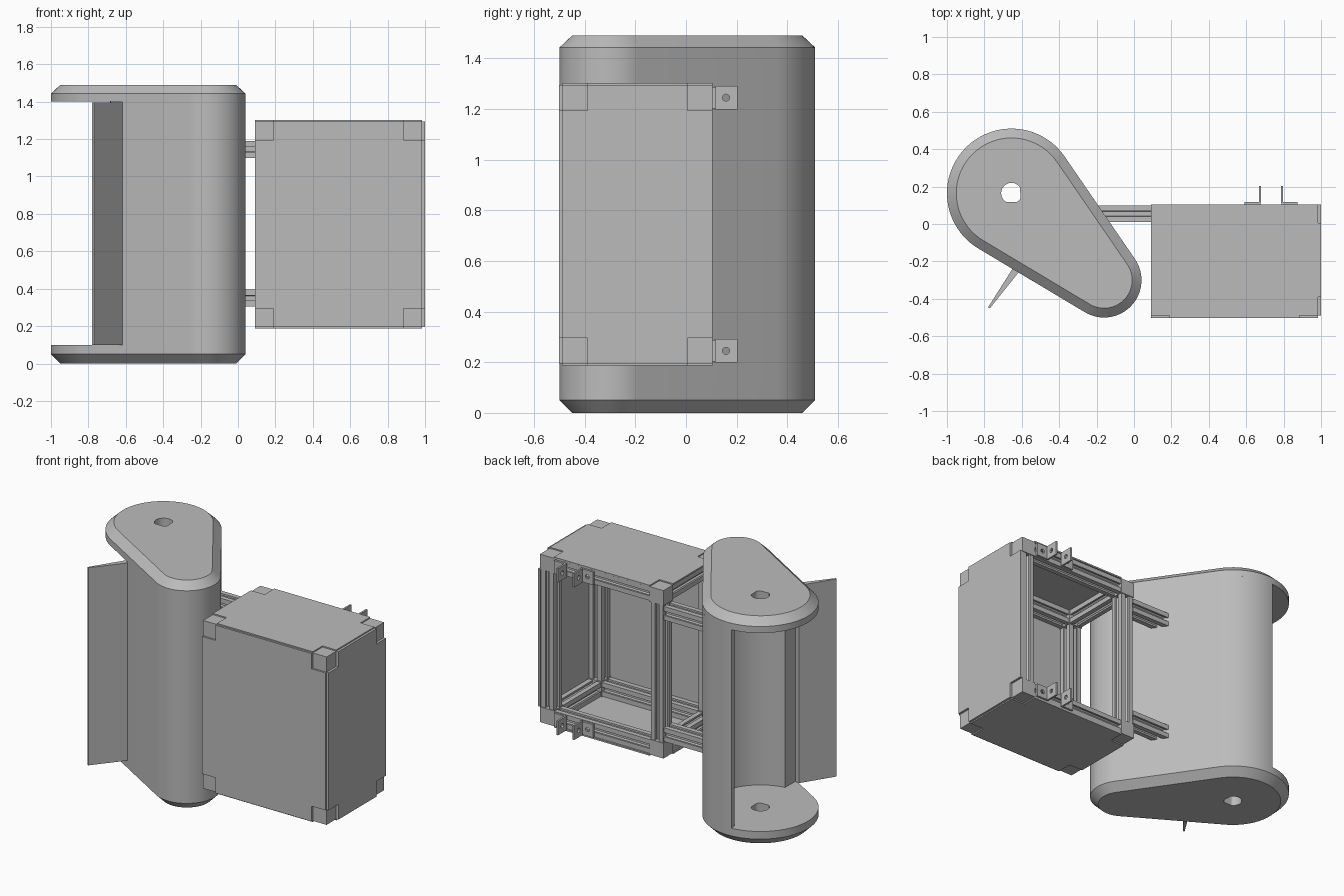
import bpy, bmesh, math
from mathutils import Vector
from itertools import product

if "Cube" in bpy.data.objects:
    bpy.data.objects.remove(bpy.data.objects["Cube"], do_unlink=True)

grey = bpy.data.materials.new("plain_grey")
grey.use_nodes = True
grey.diffuse_color = (0.5, 0.5, 0.5, 1)
grey.node_tree.nodes["Principled BSDF"].inputs["Base Color"].default_value = (0.5, 0.5, 0.5, 1)


def finish(name, bm, smooth=False):
    bmesh.ops.recalc_face_normals(bm, faces=bm.faces)
    mesh = bpy.data.meshes.new(name)
    bm.to_mesh(mesh)
    bm.free()
    mesh.materials.append(grey)
    ob = bpy.data.objects.new(name, mesh)
    bpy.context.collection.objects.link(ob)
    if smooth:
        bpy.ops.object.select_all(action='DESELECT')
        ob.select_set(True)
        bpy.context.view_layer.objects.active = ob
        bpy.ops.object.shade_smooth_by_angle(angle=math.radians(25))
    return ob


# Maps a 2D profile point and a length to 3D along the given axis
AXES = {
    'x': lambda a, b, l: Vector((l, a, b)),
    'y': lambda a, b, l: Vector((a, l, b)),
    'z': lambda a, b, l: Vector((a, b, l)),
}


def extrude(name, pts, lo, hi, axis='z', smooth=False):
    bm = bmesh.new()
    rows = [[bm.verts.new(AXES[axis](a, b, l)) for a, b in pts] for l in (lo, hi)]
    n = len(pts)
    for row in rows:
        bm.faces.new(row)
    for i in range(n):
        j = (i + 1) % n
        bm.faces.new((rows[0][i], rows[0][j], rows[1][j], rows[1][i]))
    return finish(name, bm, smooth)


def loft_ring(name, rings, axis='z', smooth=False):
    """Closed loft through (points, level) rings, leaving a hole in the middle."""
    bm = bmesh.new()
    rows = [[bm.verts.new(AXES[axis](a, b, l)) for a, b in pts] for pts, l in rings]
    n = len(rows[0])
    for r, row in enumerate(rows):
        nxt = rows[(r + 1) % len(rows)]
        for i in range(n):
            j = (i + 1) % n
            bm.faces.new((row[i], row[j], nxt[j], nxt[i]))
    return finish(name, bm, smooth)


def arc(c, r, a0, a1, n):
    return [(c[0] + r * math.cos(math.radians(a0 + (a1 - a0) * i / n)),
             c[1] + r * math.sin(math.radians(a0 + (a1 - a0) * i / n))) for i in range(n + 1)]


# Teardrop casing: two circles joined by tangents
BIG, SMALL = (-0.655, 0.165), (-0.16, -0.30)
R_BIG, R_SMALL = 0.345, 0.20
BACK_T, FRONT_T = 34.5, 239.1


def teardrop(inset=0):
    return (arc(BIG, R_BIG - inset, BACK_T, FRONT_T, 48)
            + arc(SMALL, R_SMALL - inset, FRONT_T - 360, BACK_T, 32))


def hole(pts, c, r):
    out = []
    for p in pts:
        d = Vector((p[0] - c[0], p[1] - c[1])).normalized() * r
        out.append((c[0] + d.x, c[1] + d.y))
    return out


outer, inner = teardrop(), teardrop(0.05)
axle = hole(outer, BIG, 0.055)
for name, tip, bevel, seat in (("bottom_cap", 0, 0.05, 0.1), ("top_cap", 1.49, 1.443, 1.4)):
    loft_ring(name, [(axle, tip), (inner, tip), (outer, bevel), (outer, seat), (axle, seat)],
              smooth=True)

# Casing wall with a round scoop open towards the side
wall = (arc(BIG, 0.31, -83, 95, 40)
        + arc(BIG, R_BIG, 95, BACK_T, 16)
        + arc(SMALL, R_SMALL, BACK_T, FRONT_T - 360, 32)
        + [(-0.62, -0.258)])
extrude("casing_wall", wall, 0.1, 1.4, smooth=True)

# Tapered guide fin
extrude("guide_fin", [(-0.65, -0.24), (-0.61, -0.25), (-0.77, -0.45), (-0.78, -0.445)], 0.1, 1.395)


# Slotted frame bars
def slot_profile(ca, cb, h=0.045):
    side = [(-h, -h), (-0.014, -h), (-0.014, -h + 0.012), (-0.024, -h + 0.012),
            (-0.012, -h + 0.028), (0.012, -h + 0.028), (0.024, -h + 0.012),
            (0.014, -h + 0.012), (0.014, -h)]
    pts = []
    for k in range(4):
        c, s = (1, 0, -1, 0)[k], (0, 1, 0, -1)[k]
        pts += [(ca + c * a - s * b, cb + s * a + c * b) for a, b in side]
    return pts


XS, YS, ZS = (0.14, 0.935), (-0.44, 0.055), (0.245, 1.245)
C = 0.05
for z in ZS:
    for y in YS:
        extrude("cross_bar", slot_profile(y, z), XS[0] + C, XS[1] - C, 'x')
    for x in XS:
        extrude("depth_bar", slot_profile(x, z), YS[0] + C, YS[1] - C, 'y')
for x, y in product(XS, YS):
    extrude("upright_bar", slot_profile(x, y), ZS[0] + C, ZS[1] - C, 'z')

# Corner blocks
for x, y, z in product(XS, YS, ZS):
    extrude("corner_block", [(x - C, y - C), (x + C, y - C), (x + C, y + C), (x - C, y + C)],
            z - C, z + C)

# Arms joining the frame to the casing
for z in (0.35, 1.145):
    extrude("joining_arm", slot_profile(YS[1], z), -0.23, XS[0] - C, 'x')


# Panels with notched corners
def notched(a, b, n=0.1):
    a0, a1, b0, b1 = a[0] - C, a[1] + C, b[0] - C, b[1] + C
    return [(a0 + n, b0), (a1 - n, b0), (a1 - n, b0 + n), (a1, b0 + n),
            (a1, b1 - n), (a1 - n, b1 - n), (a1 - n, b1), (a0 + n, b1),
            (a0 + n, b1 - n), (a0, b1 - n), (a0, b0 + n), (a0 + n, b0 + n)]


extrude("front_panel", notched(XS, ZS), -0.502, -0.488, 'y')
extrude("side_panel", notched(YS, ZS), 0.983, 1.0, 'x')
extrude("top_panel", notched(XS, YS), 1.293, 1.303, 'z')
extrude("bottom_panel", notched(XS, YS), 0.187, 0.197, 'z')


# Angle brackets on the back, each plate with a bolt hole
def drilled_plate(name, c, h, lo, hi, axis):
    square, bolt = [], []
    for i in range(16):
        t = math.tau * i / 16
        u, v = math.cos(t), math.sin(t)
        m = h / max(abs(u), abs(v))
        square.append((c[0] + u * m, c[1] + v * m))
        bolt.append((c[0] + u * 0.014, c[1] + v * 0.014))
    loft_ring(name, [(bolt, lo), (square, lo), (square, hi), (bolt, hi)], axis)


for z in ZS:
    for x, side in ((0.68, -1), (0.785, 1)):
        drilled_plate("bracket_foot", (x + side * 0.047, z), 0.043, 0.105, 0.118, 'y')
        drilled_plate("bracket_tab", (0.158, z), 0.046, min(x, x + side * 0.012),
                      max(x, x + side * 0.012), 'x')
